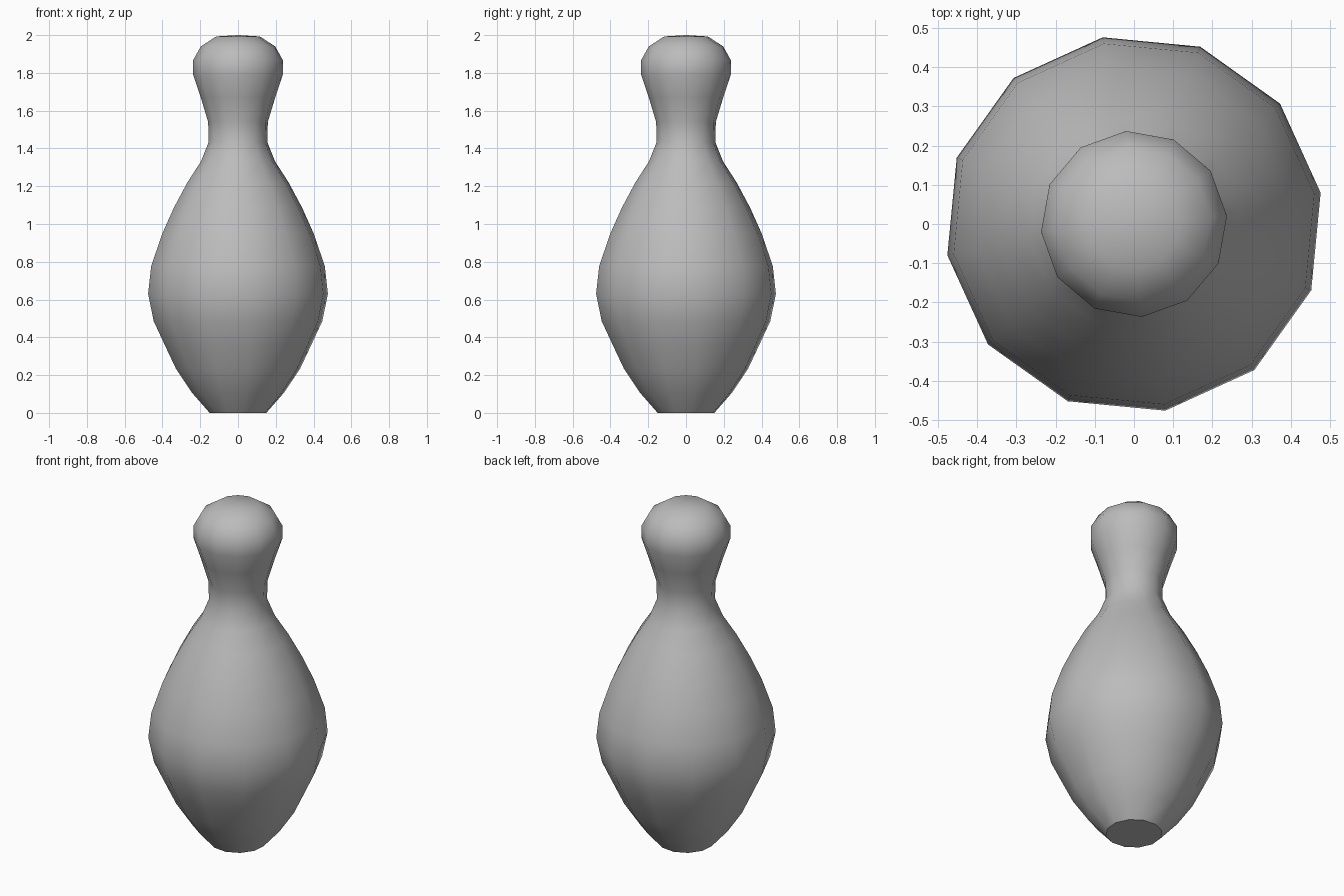
import bpy, math

if "Cube" in bpy.data.objects:
    bpy.data.objects.remove(bpy.data.objects["Cube"])

SIDES = 12
# outline of the pin: (apparent half width, height)
PROFILE = [(0.15, 0.0), (0.243, 0.106), (0.328, 0.233), (0.388, 0.36), (0.446, 0.485),
           (0.476, 0.63), (0.46, 0.775), (0.402, 0.947), (0.34, 1.085), (0.268, 1.22),
           (0.197, 1.33), (0.155, 1.434), (0.158, 1.54), (0.197, 1.67), (0.237, 1.79),
           (0.237, 1.868), (0.197, 1.94), (0.115, 1.993)]

mat = bpy.data.materials.new("grey")
mat.diffuse_color = (0.5, 0.5, 0.5, 1)
mat.use_nodes = True
mat.node_tree.nodes["Principled BSDF"].inputs["Base Color"].default_value = mat.diffuse_color

# rings of the lathed body, with a slight twist towards the head
verts, faces = [], []
for w, z in PROFILE:
    a0 = math.radians(9.5 - 4.7 * min(1, max(0, (z - 0.8) / 1.0)))
    r = w / math.cos(a0)
    for i in range(SIDES):
        a = a0 + 2 * math.pi * i / SIDES
        verts.append((r * math.cos(a), r * math.sin(a), z))
for k in range(len(PROFILE) - 1):
    for i in range(SIDES):
        j = (i + 1) % SIDES
        b = k * SIDES
        faces.append((b + i, b + j, b + SIDES + j, b + SIDES + i))

# flat base and slightly domed crown
faces.append(tuple(reversed(range(SIDES))))
top = len(verts)
verts.append((0, 0, 2.0))
b = top - SIDES
for i in range(SIDES):
    faces.append((b + i, b + (i + 1) % SIDES, top))

mesh = bpy.data.meshes.new("bowling_pin")
mesh.from_pydata(verts, [], faces)
mesh.materials.append(mat)
pin = bpy.data.objects.new("bowling_pin", mesh)
bpy.context.collection.objects.link(pin)
bpy.context.view_layer.objects.active = pin
pin.select_set(True)
bpy.ops.object.shade_smooth_by_angle(angle=math.radians(42))
